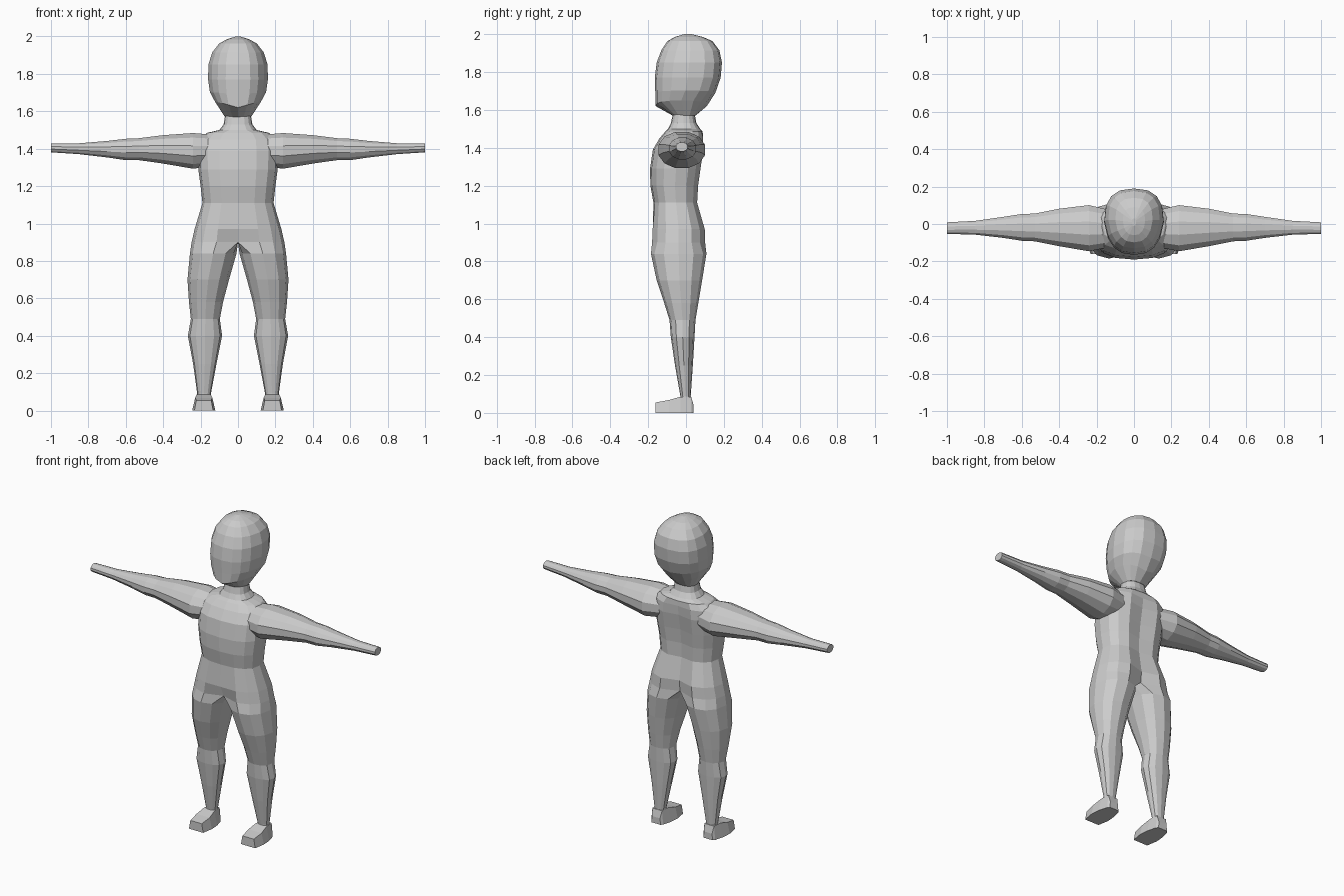
import bpy, bmesh, math
from mathutils import Vector

if "Cube" in bpy.data.objects:
    bpy.data.objects.remove(bpy.data.objects["Cube"])

skin = bpy.data.materials.new("plain grey")
skin.diffuse_color = (0.6, 0.6, 0.6, 1)
skin.use_nodes = True
skin.node_tree.nodes["Principled BSDF"].inputs["Base Color"].default_value = skin.diffuse_color


def curve(a, n):
    """Point on a unit superellipse at angle a (degrees)."""
    c, s = math.cos(math.radians(a)), math.sin(math.radians(a))
    return (math.copysign(abs(c) ** (2 / n), c), math.copysign(abs(s) ** (2 / n), s))


def loft(name, rings, mirror=False, open_middle=False):
    """Skin a list of equal rings, cap the ends, optionally mirror in x."""
    bm = bmesh.new()
    loops = [[bm.verts.new(p) for p in ring] for ring in rings]
    n = len(loops[0])
    for a, b in zip(loops, loops[1:]):
        for i in range(n):
            j = (i + 1) % n
            bm.faces.new((a[i], a[j], b[j], b[i]))
    bm.faces.new(loops[0][::-1])
    bm.faces.new(loops[-1])
    if open_middle:
        inner = [f for f in bm.faces if all(v.co.x < 1e-4 for v in f.verts)]
        bmesh.ops.delete(bm, geom=inner, context='FACES')
    bmesh.ops.recalc_face_normals(bm, faces=bm.faces)
    if open_middle:
        top = max(bm.faces, key=lambda f: f.calc_center_median().z)
        if top.normal.z < 0:
            bmesh.ops.reverse_faces(bm, faces=bm.faces)
    mesh = bpy.data.meshes.new(name)
    bm.to_mesh(mesh)
    bm.free()
    mesh.materials.append(skin)
    ob = bpy.data.objects.new(name, mesh)
    bpy.context.collection.objects.link(ob)
    if mirror:
        m = ob.modifiers.new("mirror", 'MIRROR')
        m.merge_threshold = 0.0005
    return ob


# Body: leg rings run up into half rings that meet on the centre line
def leg_ring(z, x0, x1, y0, y1):
    angles = [-120 + 30 * i for i in range(9)] + [150, 180, 210]
    pts = []
    for a in angles:
        u, v = curve(a, 2.2)
        pts.append(Vector(((x0 + x1) / 2 + u * (x1 - x0) / 2,
                           (y0 + y1) / 2 + v * (y1 - y0) / 2, z)))
    return pts


def torso_ring(z, hw, y0, y1, front_dip=0.0, back_dip=0.0):
    pts = []
    for i in range(9):
        u, v = curve(-90 + 22.5 * i, 2.5)
        pts.append(Vector((max(u * hw, 0), (y0 + y1) / 2 + v * (y1 - y0) / 2, z)))
    pts[0].x = pts[8].x = 0
    pts[0].y += front_dip
    pts[8].y -= back_dip
    return pts + [pts[8].lerp(pts[0], t) for t in (0.25, 0.5, 0.75)]


legs = [(0.05, .147, .218, -.03, .026), (0.09, .145, .218, -.03, .025),
        (0.25, .115, .24, -.058, .036), (0.40, .085, .268, -.08, .045),
        (0.49, .097, .252, -.087, .05), (0.58, .080, .262, -.115, .065),
        (0.70, .048, .27, -.155, .085), (0.84, .008, .257, -.185, .108)]
torso = [(0.90, .248, -.188, .11, .045, .05), (0.97, .232, -.185, .108, .01, .04),
         (1.11, .19, -.172, .066, 0, .02), (1.20, .20, -.188, .072, 0, .025),
         (1.29, .212, -.19, .085, 0, .028), (1.39, .215, -.175, .10, 0, .025),
         (1.45, .205, -.14, .098, 0, .015), (1.485, .165, -.11, .088, 0, 0),
         (1.50, .10, -.095, .075, 0, 0), (1.53, .077, -.08, .055, 0, 0),
         (1.585, .068, -.068, .045, 0, 0)]
body = loft("body", [leg_ring(*r) for r in legs] + [torso_ring(*r) for r in torso],
            mirror=True, open_middle=True)

# Arms: tapered tubes fused to the torso
sections = [(.10, 1.31, 1.475, -.12, .07), (.24, 1.29, 1.487, -.15, .105),
            (.40, 1.318, 1.475, -.122, .085), (.53, 1.337, 1.458, -.095, .058),
            (.60, 1.337, 1.455, -.092, .056), (.70, 1.352, 1.443, -.076, .04),
            (.85, 1.37, 1.43, -.058, .018), (1.0, 1.38, 1.43, -.054, .01)]
arm_rings = []
for x, z0, z1, y0, y1 in sections:
    ring = []
    for i in range(12):
        u, v = curve(30 * i + 15, 2.1)
        ring.append(Vector((x, (y0 + y1) / 2 + u * (y1 - y0) / 2,
                            (z0 + z1) / 2 + v * (z1 - z0) / 2)))
    arm_rings.append(ring)
arms = loft("arms", arm_rings, mirror=True)
arms.hide_render = True
arms.hide_viewport = True
fuse = body.modifiers.new("fuse arms", 'BOOLEAN')
fuse.operation = 'UNION'
fuse.solver = 'EXACT'
fuse.object = arms

# Feet: wedge sections from heel to toe
feet = []
for y, bottom, top, height in [(.04, .032, .028, .04), (.028, .042, .034, .085),
                               (-.03, .058, .038, .085), (-.09, .062, .046, .068),
                               (-.16, .05, .04, .055)]:
    cx = .183
    feet.append([Vector((cx - bottom, y, 0)), Vector((cx + bottom, y, 0)),
                 Vector((cx + top, y, height)), Vector((cx - top, y, height))])
loft("feet", feet, mirror=True)

# Head: egg-shaped rings, narrower at the face, with a chin lip
head = []
for z, hw, y0, y1, side_lift in [(1.57, .07, -.07, .05, 0), (1.62, .122, -.16, .11, .03),
                                 (1.69, .15, -.162, .155, .012), (1.77, .16, -.165, .183, 0),
                                 (1.85, .158, -.155, .19, 0), (1.915, .138, -.13, .176, 0),
                                 (1.963, .10, -.098, .14, 0), (1.985, .06, -.06, .09, 0),
                                 (2.0, .012, -.01, .03, 0)]:
    ring = []
    for i in range(16):
        u, v = curve(22.5 * i - 90, 2.6)
        taper = 1 - 0.15 * max(-v, 0)
        ring.append(Vector((u * hw * taper, (y0 + y1) / 2 + v * (y1 - y0) / 2,
                            z + side_lift * abs(u))))
    head.append(ring)
loft("head", head)
